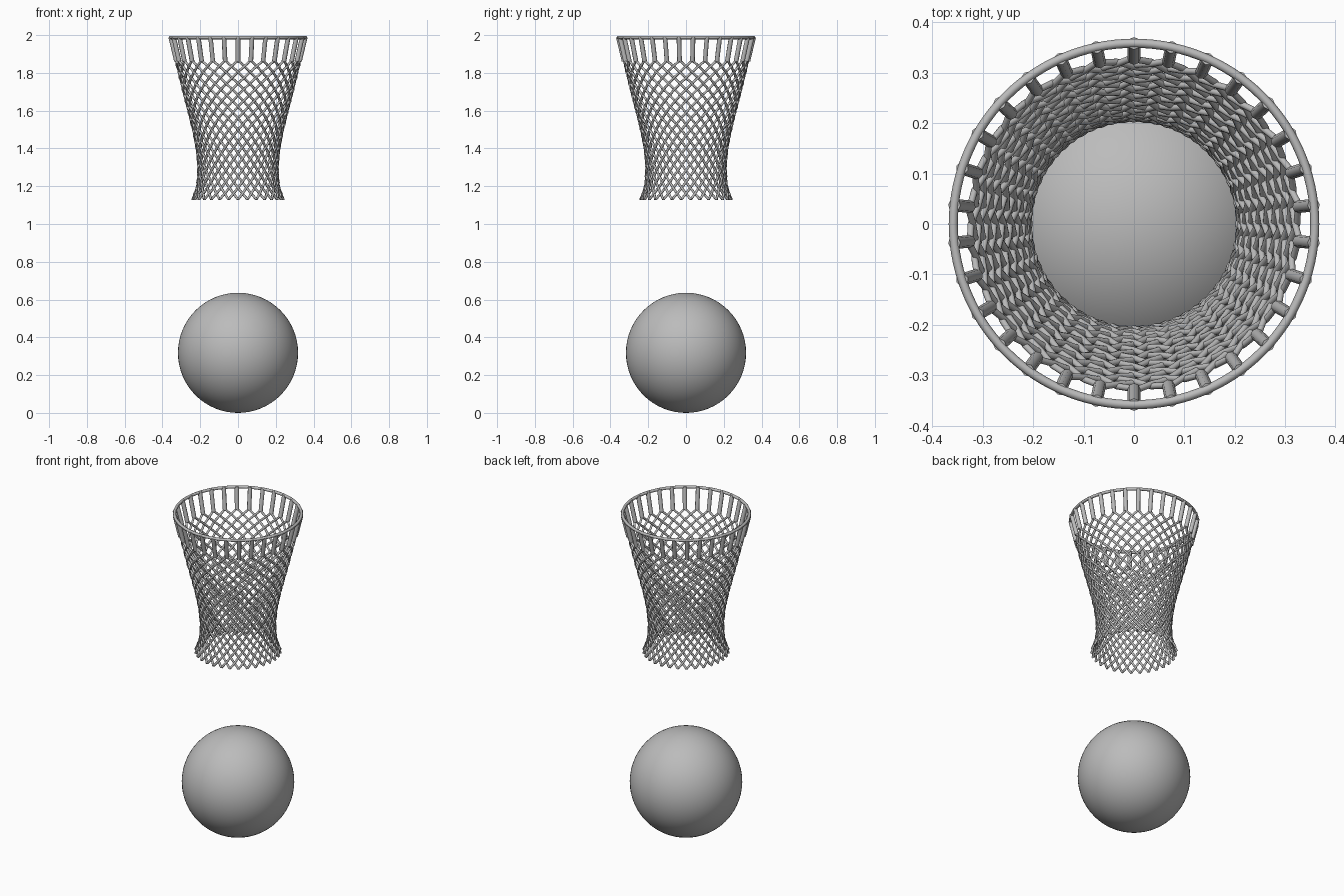
import bpy, math

if "Cube" in bpy.data.objects:
    bpy.data.objects.remove(bpy.data.objects["Cube"], do_unlink=True)

grey = bpy.data.materials.new("mid grey")
grey.use_nodes = True
GREY = (0.5, 0.5, 0.5, 1)
grey.diffuse_color = GREY
grey.node_tree.nodes["Principled BSDF"].inputs["Base Color"].default_value = GREY

COUNT = 30      # straps around the rim
ROWS = 24       # rows of crossings in the net
STEP = 2 * math.pi / COUNT
# net profile as (height, radius)
PROFILE = [(1.13, 0.24), (1.2, 0.214), (1.3, 0.208), (1.4, 0.217), (1.5, 0.237),
           (1.6, 0.262), (1.7, 0.288), (1.86, 0.327), (1.985, 0.358)]


def radius_at(z):
    for (z0, r0), (z1, r1) in zip(PROFILE, PROFILE[1:]):
        if z <= z1:
            return r0 + (r1 - r0) * (z - z0) / (z1 - z0)
    return PROFILE[-1][1]


def point(angle, z, offset=0):
    r = radius_at(z) + offset
    return (r * math.sin(angle), -r * math.cos(angle), z)


def ropes(name, paths, thickness, closed=False, sides=2):
    """Round cords along the given paths, turned into one mesh."""
    curve = bpy.data.curves.new(name, "CURVE")
    curve.dimensions = "3D"
    curve.bevel_depth = thickness
    curve.bevel_resolution = sides
    curve.use_fill_caps = True
    for path in paths:
        spline = curve.splines.new("POLY")
        spline.points.add(len(path) - 1)
        for p, co in zip(spline.points, path):
            p.co = (*co, 1)
        spline.use_cyclic_u = closed
    curve.materials.append(grey)
    obj = bpy.data.objects.new(name, curve)
    bpy.context.collection.objects.link(obj)
    bpy.ops.object.select_all(action="DESELECT")
    obj.select_set(True)
    bpy.context.view_layer.objects.active = obj
    bpy.ops.object.convert(target="MESH")
    bpy.ops.object.shade_smooth_by_angle(angle=math.radians(50))
    return obj


# Ball
bpy.ops.mesh.primitive_uv_sphere_add(segments=64, ring_count=32, radius=0.318, location=(0, 0, 0.318))
ball = bpy.context.object
ball.name = "ball"
ball.data.materials.append(grey)
bpy.ops.object.shade_smooth()

# Rim ring and the straps hanging from it
ring = [point(i * STEP / 4, 1.987) for i in range(COUNT * 4)]
ropes("rim", [ring], 0.009, closed=True)
ropes("straps", [[point(i * STEP, 1.99), point(i * STEP, 1.862)] for i in range(COUNT)], 0.0125)

# Two sets of cords winding opposite ways make the diamond net
heights = [1.866 + (1.13 - 1.866) * k / ROWS for k in range(ROWS + 1)]
for name, turn in (("net_left_cords", 1), ("net_right_cords", -1)):
    ropes(name, [[point(i * STEP + turn * k * STEP / 2, z, turn * 0.002 * (-1) ** k)
                  for k, z in enumerate(heights)] for i in range(COUNT)], 0.0065)
